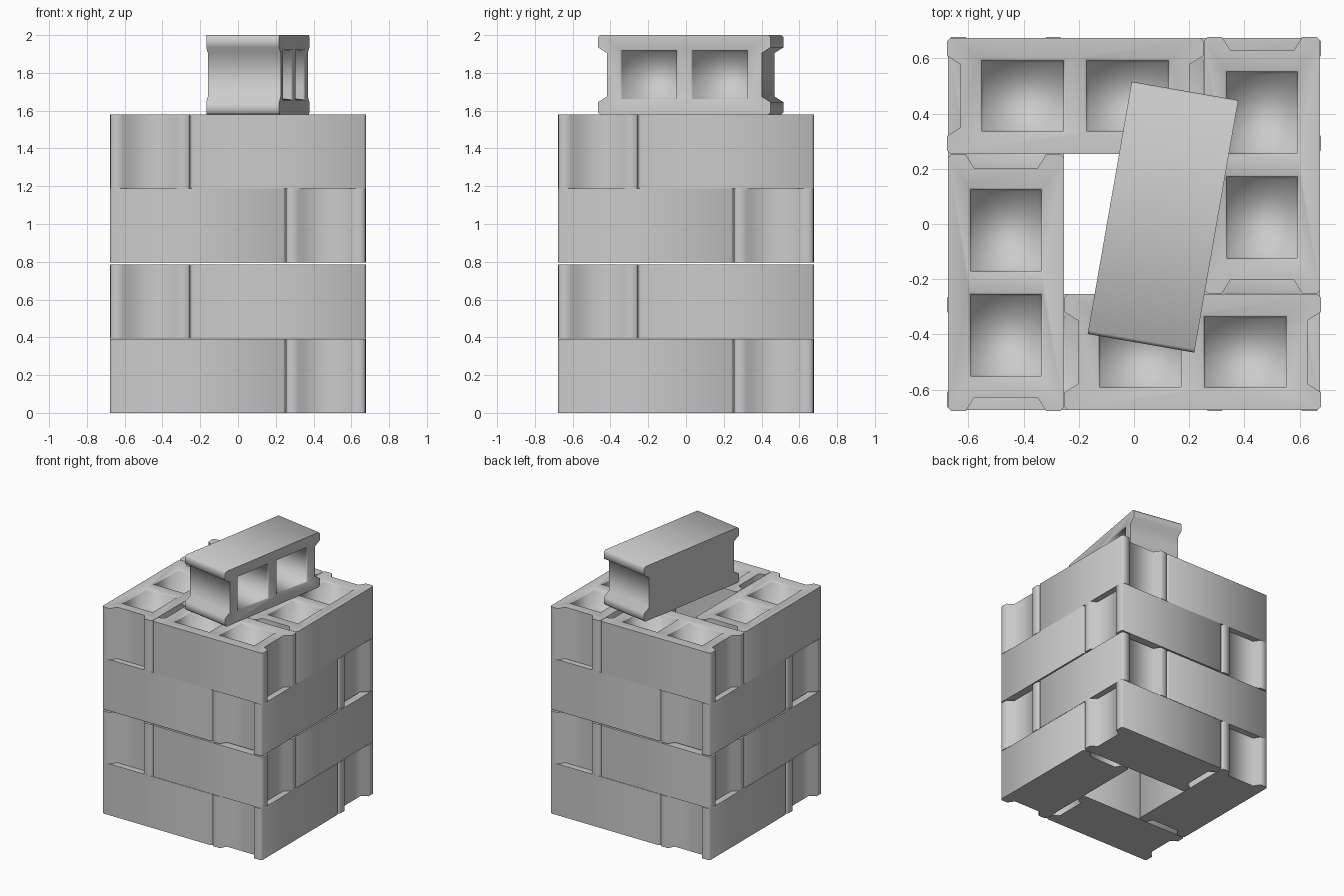
import bpy, bmesh, math
from mathutils import Matrix, Vector

if "Cube" in bpy.data.objects:
    bpy.data.objects.remove(bpy.data.objects["Cube"])

L, W, H = 0.928, 0.42, 0.392


def make_block_mesh():
    bm = bmesh.new()
    # Outline: grooved ends and small corner chamfers
    a, b, c = L / 2, W / 2, 0.012
    half = [(a - c, -b), (a, -b + c), (a, -0.145), (a - 0.048, -0.115),
            (a - 0.048, 0.115), (a, 0.145), (a, b - c), (a - c, b)]
    outline = half + [(-x, -y) for x, y in half]

    def ring(points, z):
        return [bm.verts.new((x, y, z)) for x, y in points]

    def bridge(r0, r1):
        n = len(r0)
        return [bm.faces.new((r0[i], r0[(i + 1) % n], r1[(i + 1) % n], r1[i]))
                for i in range(n)]

    def loop_edges(r):
        return [bm.edges.get((r[i], r[(i + 1) % len(r)])) for i in range(len(r))]

    bottom, top = ring(outline, 0), ring(outline, H)
    bridge(bottom, top)
    bm.faces.new(bottom[::-1])
    rim = loop_edges(top)
    soft = set()

    # Two tapered blind pockets
    for cx in (-0.19, 0.19):
        rings = []
        for hx, hy, z in ((0.154, 0.134, H), (0.147, 0.127, H - 0.012), (0.14, 0.12, 0.06)):
            rings.append(ring([(cx + hx, hy), (cx + hx, -hy), (cx - hx, -hy), (cx - hx, hy)], z))
        for r0, r1 in zip(rings, rings[1:]):
            bridge(r0, r1)
        bm.faces.new(rings[-1])
        rim += loop_edges(rings[0])
        soft.update(loop_edges(rings[2]))
        soft.update(bm.edges.get((p, q)) for p, q in zip(rings[1], rings[2]))

    # Top face around the pockets
    bmesh.ops.triangle_fill(bm, edges=rim, use_beauty=True, normal=(0, 0, 1))
    bmesh.ops.recalc_face_normals(bm, faces=bm.faces)

    # Smooth shading with sharp outer edges
    for f in bm.faces:
        f.smooth = True
    for e in bm.edges:
        e.smooth = e in soft or e.calc_face_angle(0) < math.radians(62)
    mesh = bpy.data.meshes.new("cinder_block")
    bm.to_mesh(mesh)
    bm.free()
    return mesh


block = make_block_mesh()


def add_block(name, matrix):
    ob = bpy.data.objects.new(name, block)
    bpy.context.collection.objects.link(ob)
    ob.matrix_world = matrix


# Four pinwheel courses, alternating direction
for layer, z in enumerate((0.0, 0.394, 0.796, 1.188)):
    side = 1 if layer % 2 else -1
    for k in range(4):
        place = Matrix.Translation((0.464, side * 0.213, z)) @ Matrix.Rotation(math.pi / 2, 4, 'Z')
        add_block(f"course_{layer + 1}_block_{k + 1}", Matrix.Rotation(k * math.pi / 2, 4, 'Z') @ place)

# Loose block lying on its side on top, pockets facing right
t = math.radians(9.9)
along = Vector((math.sin(t), math.cos(t), 0))
facing = Vector((math.cos(t), -math.sin(t), 0))
rot = Matrix((along, Vector((0, 0, 1)), facing)).transposed().to_4x4()
add_block("top_loose_block", Matrix.Translation(Vector((0.105, 0.025, 1.79)) - facing * H / 2) @ rot)
